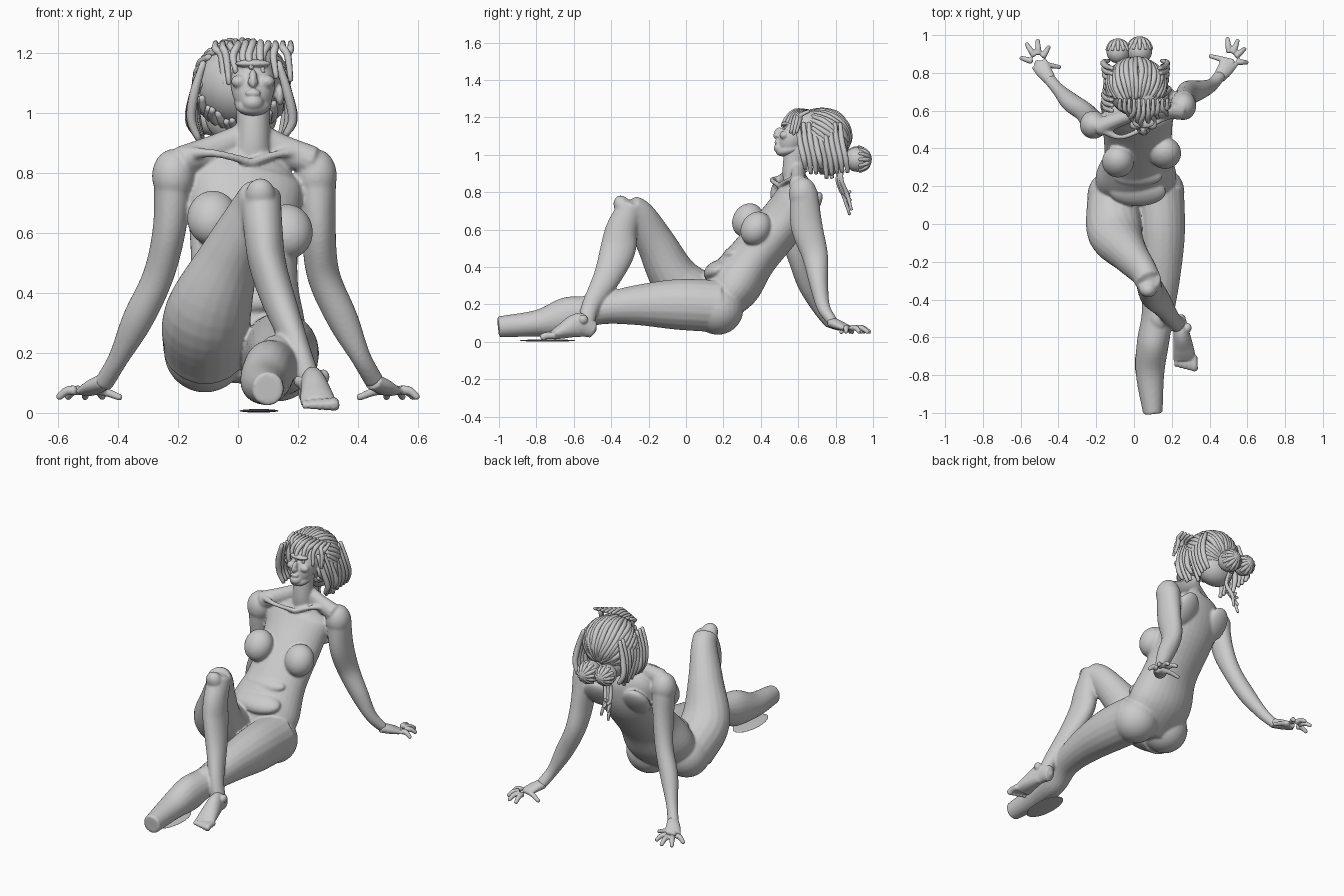
import bpy, bmesh, math, random
from mathutils import Vector, Matrix, Euler
random.seed(4)
X, Z = Vector((1, 0, 0)), Vector((0, 0, 1))


def catmull(pts, steps):
    """Smooth a short list of points of any dimension."""
    p = [Vector(q) for q in pts]
    p = [2 * p[0] - p[1]] + p + [2 * p[-1] - p[-2]]
    out = []
    for i in range(1, len(p) - 2):
        a, b, c, d = p[i - 1:i + 3]
        for s in range(steps):
            t = s / steps
            out.append(0.5 * (2 * b + (c - a) * t + (2 * a - 5 * b + 4 * c - d) * t * t
                              + (3 * b - a - 3 * c + d) * t ** 3))
    return out + [p[-2]]


def loft(bm, pts, ref=X, n=20, steps=6, cap=0.5):
    """Closed elliptical tube; each point is x, y, z, radius along ref, other radius."""
    rows = catmull(pts, steps)
    pos = [Vector(r[:3]) for r in rows]
    rings = []
    for i, r in enumerate(rows):
        t = (pos[min(i + 1, len(pos) - 1)] - pos[max(i - 1, 0)]).normalized()
        u = (Vector(ref) - t * t.dot(Vector(ref))).normalized()
        v = t.cross(u)
        rings.append([bm.verts.new(pos[i] + u * r[3] * math.cos(a) + v * r[4] * math.sin(a))
                      for a in (2 * math.pi * k / n for k in range(n))])
        if i in (0, len(rows) - 1):
            tip = bm.verts.new(pos[i] + t * min(r[3], r[4]) * cap * (-1 if i == 0 else 1))
            for k in range(n):
                bm.faces.new((rings[-1][k], rings[-1][(k + 1) % n], tip))
    for a, b in zip(rings, rings[1:]):
        for k in range(n):
            bm.faces.new((a[k], a[(k + 1) % n], b[(k + 1) % n], b[k]))


def ball(bm, c, r, rot=(0, 0, 0)):
    r = (r, r, r) if isinstance(r, (int, float)) else r
    m = Matrix.LocRotScale(Vector(c), Euler([math.radians(a) for a in rot]), Vector(r))
    bmesh.ops.create_uvsphere(bm, u_segments=28, v_segments=18, radius=1, matrix=m)


def finish(bm, name, voxel=0, smooth=0):
    bmesh.ops.recalc_face_normals(bm, faces=bm.faces)
    me = bpy.data.meshes.new(name)
    bm.to_mesh(me)
    bm.free()
    for f in me.polygons:
        f.use_smooth = True
    ob = bpy.data.objects.new(name, me)
    bpy.context.collection.objects.link(ob)
    if voxel:
        m = ob.modifiers.new("blend", 'REMESH')
        m.mode, m.voxel_size, m.use_smooth_shade = 'VOXEL', voxel, True
        s = ob.modifiers.new("soften", 'SMOOTH')
        s.factor, s.iterations = 0.5, smooth
    return ob


# torso and neck
b = bmesh.new()
loft(b, [(.01, .14, .15, .19, .09), (.01, .25, .30, .215, .145), (.02, .36, .455, .18, .13),
         (.02, .52, .65, .185, .125), (.025, .585, .78, .19, .10), (.04, .60, .86, .12, .065)],
     ref=(1, .15, 0), n=32)
loft(b, [(.04, .60, .82, .085, .075), (.05, .575, .91, .058, .06), (.05, .59, 1.05, .058, .062)])
for c, r, rot in [((.165, .375, .605), (.085, .08, .095), (-30, 0, 10)),      # breasts
                  ((-.085, .33, .65), (.085, .08, .095), (-30, 0, -5)),
                  ((.26, .625, .79), (.07, .075, .09), (0, 0, 0)),            # shoulders
                  ((-.215, .525, .79), (.072, .075, .09), (0, 0, 0)),
                  ((.15, .66, .71), (.08, .04, .11), (-35, 0, 10)),           # shoulder blades
                  ((-.10, .63, .71), (.08, .04, .11), (-35, 0, 10)),
                  ((.02, .25, .475), (.13, .055, .035), (25, 0, 0)),          # belly folds
                  ((.02, .17, .385), (.15, .08, .05), (25, 0, 0)),
                  ((.13, .17, .175), .137, (0, 0, 0)),                        # buttocks
                  ((-.11, .15, .205), .137, (0, 0, 0))]:
    ball(b, c, r, rot)
# collar bones
for x, y in ((.25, .60), (-.19, .51)):
    loft(b, [(.045, .50, .835, .015, .015), ((x + .04) / 2, y - .05, .865, .014, .014),
             (x, y, .865, .025, .025)], ref=Z, n=10)
    loft(b, [(.05, .60, .94, .04, .04), (x * .5 + .02, y * .5 + .3, .88, .05, .04),
             (x, y, .84, .05, .05)], ref=Z, n=12)
# straight leg, cut at the ankle
loft(b, [(.13, .18, .19, .135, .14), (.145, -.05, .20, .125, .135), (.14, -.28, .195, .105, .105),
         (.125, -.48, .17, .085, .08), (.10, -.63, .135, .085, .105), (.085, -.79, .10, .076, .072),
         (.10, -1.003, .08, .052, .056)], cap=0)
ball(b, (.13, -.49, .21), (.055, .08, .05))
# bent leg
loft(b, [(-.11, .12, .21, .14, .14), (-.10, -.05, .33, .145, .13), (-.025, -.16, .525, .10, .105),
         (.045, -.245, .67, .075, .085), (.075, -.30, .72, .07, .07)])
loft(b, [(.075, -.29, .73, .068, .068), (.085, -.345, .60, .065, .085), (.10, -.365, .49, .062, .095),
         (.145, -.42, .35, .055, .075), (.205, -.505, .20, .04, .05), (.24, -.535, .10, .04, .045)])
ball(b, (.075, -.34, .725), (.05, .045, .06), (25, 0, 0))
# arms
loft(b, [(-.215, .525, .80, .065, .07), (-.228, .55, .62, .056, .07), (-.265, .595, .46, .052, .055),
         (-.335, .645, .31, .052, .05), (-.40, .71, .18, .034, .036), (-.45, .77, .095, .033, .028)])
loft(b, [(.26, .63, .80, .068, .075), (.268, .645, .62, .058, .085), (.285, .69, .46, .055, .07),
         (.35, .71, .31, .052, .05), (.41, .735, .185, .034, .036), (.455, .785, .105, .033, .028)])
finish(b, "body", .0065, 10)

# hands: palm plus a fan of fingers
hands = {"right_hand": (-.445, .765, [(-.60, .88), (-.57, .955), (-.51, .975), (-.45, .94), (-.39, .83)]),
         "left_hand": (.45, .775, [(.60, .855), (.588, .93), (.55, .975), (.495, .985), (.40, .89)])}
for name, (wx, wy, tips) in hands.items():
    b = bmesh.new()
    px, py = wx * 1.13, wy + .085
    loft(b, [(wx, wy, .105, .028, .033), ((wx + px) / 2, wy + .04, .09, .026, .042),
             (px, py, .072, .018, .046)], ref=Z)
    for i, (tx, ty) in enumerate(tips):
        f = .40 if i < 4 else -.15
        bx, by = px + (tx - px) * f, py + (ty - py) * f
        loft(b, [(bx, by, .075, .017, .017), ((bx + tx) / 2, (by + ty) / 2, .073, .015, .015),
                 (tx, ty, .05, .011, .011)], ref=Z, n=12)
    finish(b, name, .005, 3)

# foot with toes
b = bmesh.new()
loft(b, [(.235, -.495, .065, .036, .045), (.25, -.57, .09, .042, .065), (.262, -.66, .058, .055, .042),
         (.268, -.715, .034, .06, .024)])
for i in range(5):
    x, r = .222 + .0235 * i, .012 + .0018 * i
    loft(b, [(x, -.70, .034, r, r), (x + .003, -.735 - .004 * i, .032, r, r),
             (x + .004, -.75 - .005 * i, .02, r, r)], n=12)
ball(b, (.285, -.55, .12), (.02, .025, .025))
ball(b, (.205, -.54, .11), (.02, .025, .025))
finish(b, "foot", .005, 3)

# thin scrap on the ground by the straight leg
b = bmesh.new()
ball(b, (.07, -.74, .007), (.065, .15, .006))
finish(b, "ground_sliver")

# head and face
b = bmesh.new()
for c, r, rot in [((.05, .66, 1.12), (.095, .12, .115), (0, 0, 0)),
                  ((.05, .575, 1.10), (.074, .07, .115), (-28, 0, 0)),
                  ((.05, .505, 1.035), (.036, .036, .03), (0, 0, 0)),       # chin
                  ((.05, .56, 1.03), (.062, .08, .035), (15, 0, 0)),        # jaw
                  ((.05, .492, 1.115), (.014, .022, .035), (-28, 0, 0)),    # nose
                  ((.05, .487, 1.103), (.02, .016, .012), (0, 0, 0)),
                  ((.05, .487, 1.066), (.026, .014, .013), (0, 0, 0)),      # lips
                  ((.05, .535, 1.165), (.06, .028, .014), (0, 0, 0)),       # brow
                  ((.005, .525, 1.105), (.028, .025, .022), (0, 0, 0)),     # cheeks
                  ((.095, .525, 1.105), (.028, .025, .022), (0, 0, 0)),
                  ((-.04, .62, 1.06), (.014, .025, .036), (0, 0, 0)),       # ears
                  ((.14, .62, 1.06), (.014, .025, .036), (0, 0, 0))]:
    ball(b, c, r, rot)
finish(b, "head", .005, 5)

# hair cap with strands combed back to the buns
b = bmesh.new()
C, R = Vector((.01, .72, 1.095)), Vector((.148, .15, .142))
ball(b, C, R)
ball(b, (.01, .76, .99), (.12, .09, .10))
U, V = Vector((0, .8, -.6)), Vector((0, .6, .8))


def strand(pts, r):
    k = len(pts) - 1
    loft(b, [(*p, *([r * (.35 + .65 * math.sin(math.pi * (.15 + .7 * i / k)))] * 2))
             for i, p in enumerate(pts)], ref=(.9, .3, .31), n=8, steps=4)


for i in range(38):
    phi = 2 * math.pi * i / 38
    top = math.radians(118 + 34 * math.cos(phi) + random.uniform(-8, 8))
    pts = []
    for j in range(6):
        th = .15 + (top - .15) * j / 5
        a = phi + random.uniform(-.05, .05)
        d = U * math.cos(th) + (V * math.cos(a) + X * math.sin(a)) * math.sin(th)
        pts.append(C + Vector([d[k] * R[k] * random.uniform(1.0, 1.05) for k in range(3)]))
    strand(pts, .017)
# fringe over the forehead
for i in range(11):
    x = -.075 + .025 * i
    e = x + random.uniform(-.025, .025)
    side = abs(x - .05) * .6
    strand([(x, .66, 1.235), (x, .585 + side * .4, 1.235 - side * .3), (e, .535 + side, 1.19),
            (e + .01, .515 + side, 1.14 - side * .5 + random.uniform(-.02, .02))], .013)
# side locks
for s, cx in ((-1, .01), (1, .01)):
    for i in range(9):
        y = .60 + .028 * i
        o = random.uniform(-.015, .015)
        strand([(cx + s * .125, y, 1.17), (cx + s * .155, y + .01, 1.07),
                (cx + s * (.16 + o), y + .03, .98), (cx + s * (.135 + o), y + .04, .90 + 2 * o)], .017)
# buns and loose tail
for c, r in (((-.085, .91, .985), .06), ((.03, .915, .975), .066)):
    ball(b, c, r)
    for i in range(6):
        a = math.pi * i / 6
        pts = [Vector(c) + Vector((math.sin(t) * math.cos(a), math.cos(t), math.sin(t) * math.sin(a))) * r
               for t in (-1.4, -.7, 0, .7, 1.4)]
        strand(pts, .013)
for i in range(6):
    o = random.uniform(-.03, .03)
    strand([(-.03 + o, .84, .95), (-.02 + o, .83 + o, .87), (-.04 + o, .86 + o, .79),
            (-.03 + 2 * o, .885 + o / 2, .68 + .025 * i)], .012)
finish(b, "hair")
